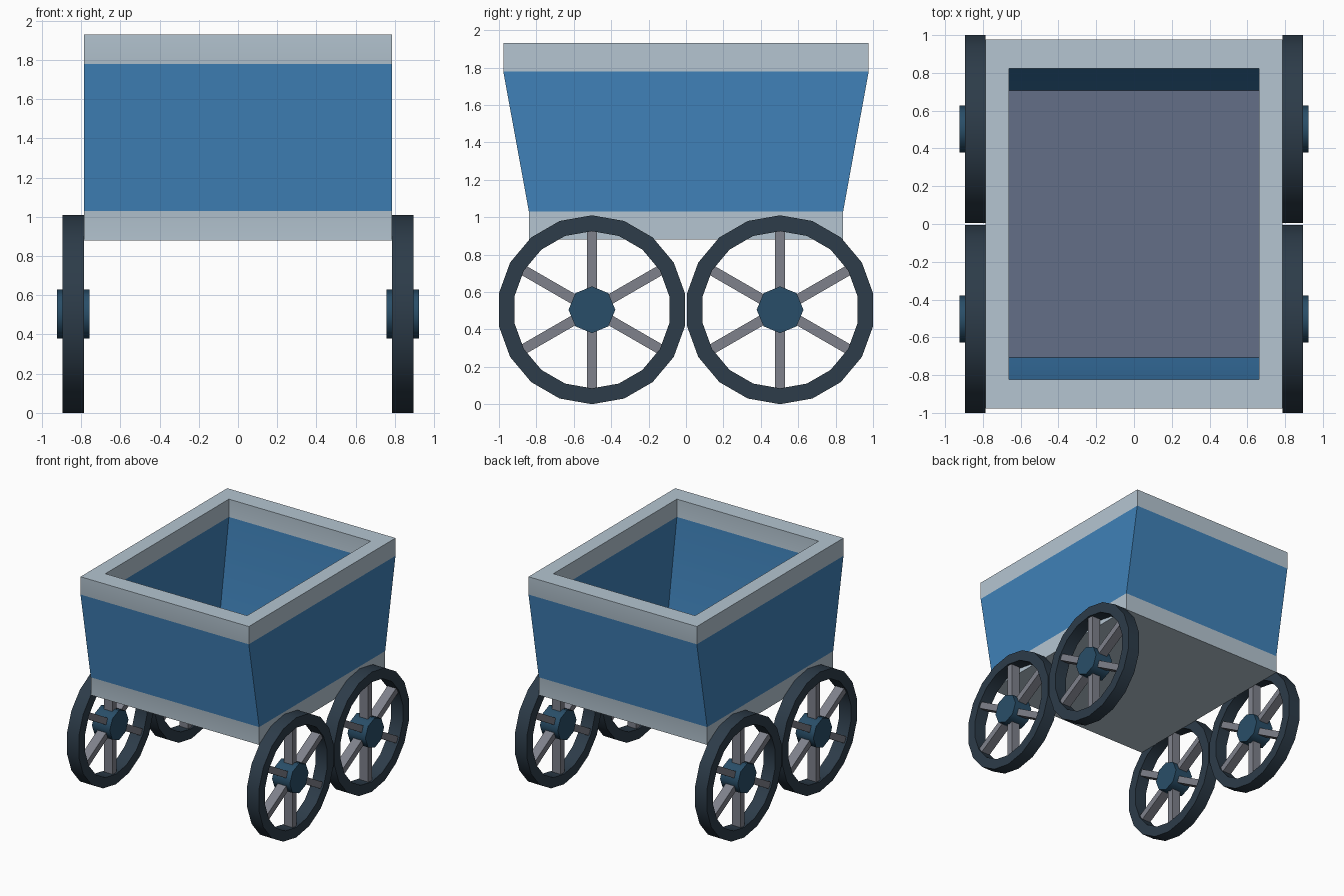
import bpy, bmesh
from math import cos, sin, pi, radians
from mathutils import Matrix

if "Cube" in bpy.data.objects:
    bpy.data.objects.remove(bpy.data.objects["Cube"])


def material(name, rgb):
    m = bpy.data.materials.new(name)
    m.diffuse_color = (*rgb, 1)
    m.use_nodes = True
    m.node_tree.nodes["Principled BSDF"].inputs["Base Color"].default_value = m.diffuse_color
    return m


BLUE = material("blue_panel", (0.05, 0.22, 0.48))
TRIM = material("pale_trim", (0.46, 0.56, 0.64))
FLOOR = material("floor_grey", (0.127, 0.156, 0.242))
RIM = material("dark_rim", (0.026, 0.045, 0.067))
HUB = material("hub_blue", (0.022, 0.076, 0.138))
SPOKE = material("spoke_grey", (0.21, 0.22, 0.26))


def finish(bm, name, mats, angle=None):
    bmesh.ops.recalc_face_normals(bm, faces=bm.faces)
    me = bpy.data.meshes.new(name)
    bm.to_mesh(me)
    bm.free()
    for m in mats:
        me.materials.append(m)
    if angle:
        me.shade_smooth()
        me.set_sharp_from_angle(angle=radians(angle))
    return me


def place(name, me, loc=(0, 0, 0)):
    ob = bpy.data.objects.new(name, me)
    ob.location = loc
    bpy.context.collection.objects.link(ob)


def bridge(bm, a, b, mat=0):
    n = len(a)
    for i in range(n):
        j = (i + 1) % n
        bm.faces.new((a[i], a[j], b[j], b[i])).material_index = mat


# Cart box: rectangular rings up the outside, over the lip, down the inside
X, IN = 0.785, 0.842
sections = [  # half x, half y, z
    (X, 0.84, 0.88), (X, 0.84, 1.03), (X, 0.977, 1.78), (X, 0.977, 1.93),
    (X * IN, 0.977 * IN, 1.93), (X * IN, 0.977 * IN, 1.78), (X * IN, 0.84 * IN, 1.03)]
ring_mats = [1, 0, 1, 1, 1, 0]
bm = bmesh.new()
rings = [[bm.verts.new((sx * x, sy * y, z)) for sx, sy in ((-1, -1), (1, -1), (1, 1), (-1, 1))]
         for x, y, z in sections]
for k, m in enumerate(ring_mats):
    bridge(bm, rings[k], rings[k + 1], m)
bm.faces.new(rings[0]).material_index = 1
bm.faces.new(rings[-1]).material_index = 2
place("cart_box", finish(bm, "cart_box", [BLUE, TRIM, FLOOR], 30))

# Wheel rim: 18-sided band around the x axis
bm = bmesh.new()
loops = []
for r, x in ((0.505, -0.055), (0.505, 0.055), (0.42, 0.055), (0.42, -0.055)):
    loops.append([bm.verts.new((x, r * sin(2 * pi * i / 18), r * cos(2 * pi * i / 18)))
                  for i in range(18)])
for k in range(4):
    bridge(bm, loops[k], loops[(k + 1) % 4])
rim = finish(bm, "wheel_rim", [RIM], 30)

# Wheel hub: octagonal drum
bm = bmesh.new()
bmesh.ops.create_cone(bm, cap_ends=True, segments=8, radius1=0.125, radius2=0.125, depth=0.166,
                      matrix=Matrix.Rotation(pi / 2, 4, 'Y'))
hub = finish(bm, "wheel_hub", [HUB], 50)

# Six spokes
bm = bmesh.new()
for i in range(6):
    bmesh.ops.create_cube(bm, size=1, matrix=Matrix.Rotation(i * pi / 3, 4, 'X')
                          @ Matrix.Translation((0, 0, 0.265))
                          @ Matrix.Diagonal((0.08, 0.055, 0.33, 1)))
spokes = finish(bm, "wheel_spokes", [SPOKE])

# Four wheels
for sx, side in ((-1, "left"), (1, "right")):
    for sy, end in ((-1, "front"), (1, "back")):
        for part, me in (("rim", rim), ("hub", hub), ("spokes", spokes)):
            place(f"{end}_{side}_wheel_{part}", me, (sx * 0.84, sy * 0.503, 0.505))
